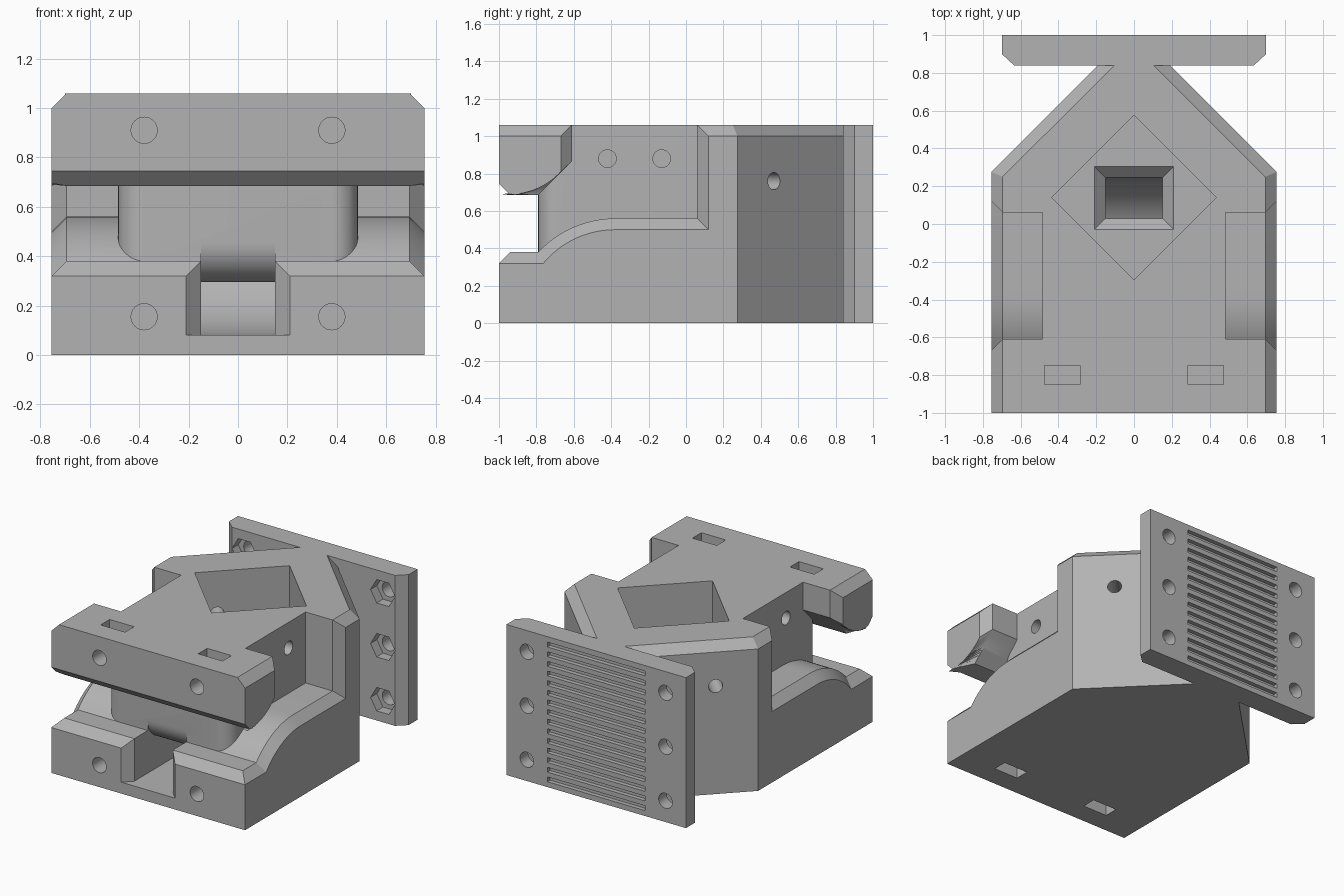
import bpy, bmesh, math
from mathutils import Vector

old = bpy.data.objects.get("Cube")
if old:
    bpy.data.objects.remove(old, do_unlink=True)

grey = bpy.data.materials.new("plain_grey")
grey.use_nodes = True
COLOUR = (0.45, 0.45, 0.45, 1)
grey.diffuse_color = COLOUR
grey.node_tree.nodes["Principled BSDF"].inputs["Base Color"].default_value = COLOUR


def loft(name, sections):
    """Closed solid through matching loops of points."""
    bm = bmesh.new()
    rings = [[bm.verts.new(p) for p in s] for s in sections]
    n = len(rings[0])
    for a, b in zip(rings, rings[1:]):
        for i in range(n):
            j = (i + 1) % n
            bm.faces.new((a[i], a[j], b[j], b[i]))
    bm.faces.new(rings[0][::-1])
    bm.faces.new(rings[-1])
    bmesh.ops.recalc_face_normals(bm, faces=bm.faces)
    mesh = bpy.data.meshes.new(name)
    bm.to_mesh(mesh)
    bm.free()
    mesh.materials.append(grey)
    ob = bpy.data.objects.new(name, mesh)
    bpy.context.collection.objects.link(ob)
    return ob


def at_z(pts, z):
    return [(x, y, z) for x, y in pts]


def at_x(pts, x):
    return [(x, y, z) for y, z in pts]


def rect(x0, x1, y0, y1):
    return [(x0, y0), (x1, y0), (x1, y1), (x0, y1)]


def box(name, x0, x1, y0, y1, z0, z1):
    r = rect(x0, x1, y0, y1)
    return loft(name, [at_z(r, z0), at_z(r, z1)])


def mirrored(half):
    return half + [(-x, y) for x, y in reversed(half)]


def arc(cu, cv, r, a0, a1, n=12):
    angles = [math.radians(a0 + (a1 - a0) * i / n) for i in range(n + 1)]
    return [(cu + r * math.cos(a), cv + r * math.sin(a)) for a in angles]


def rod(name, start, end, r, sides=32):
    s, e = Vector(start), Vector(end)
    turn = (e - s).to_track_quat('Z', 'Y')
    ring = [turn @ Vector((u, v, 0)) for u, v in arc(0, 0, r, 0, 360 - 360 / sides, sides - 1)]
    return loft(name, [[s + p for p in ring], [e + p for p in ring]])


def combine(target, tool, op='DIFFERENCE'):
    mod = target.modifiers.new("cut", 'BOOLEAN')
    mod.operation = op
    mod.solver = 'EXACT'
    mod.object = tool
    bpy.context.view_layer.objects.active = target
    bpy.ops.object.modifier_apply(modifier=mod.name)
    bpy.data.objects.remove(tool, do_unlink=True)


# Main block with chamfered top edges and a pointed rear
outline = mirrored([(0.755, -1), (0.755, 0.275), (0.19, 0.84), (0.19, 0.9)])
top = mirrored([(0.695, -1), (0.695, 0.25), (0.105, 0.84), (0.105, 0.9)])
body = loft("mount_body", [at_z(outline, 0), at_z(outline, 1), at_z(top, 1.06)])

# Rear mounting plate
plate = mirrored([(0.635, 0.84), (0.7, 0.9), (0.7, 1)])
combine(body, loft("rear_plate", [at_z(plate, 0), at_z(plate, 1.06)]), 'UNION')

# Gap wrapping around the neck, flared at both sides
N = 12
inner = [(-1.1, 0.22), (-0.94, 0.38)] + arc(-0.38, 0.003, 0.557, 137.4, 90, N)
inner += [(0.06, 0.56), (0.06, 1.2), (-0.61, 1.2)]
inner += [(-0.61 - 0.18 * i / N, 0.865 - 0.18 * i / N) for i in range(N + 1)]
inner += [(-0.94, 0.685), (-1.1, 0.845)]
outer = [(-1.1, 0.22), (-1, 0.32)] + arc(-0.38, 0.003, 0.497, 140.4, 90, N)
outer += [(0.12, 0.5), (0.12, 1.2), (-0.67, 1.2)]
outer += arc(-0.94, 1.054, 0.364, -42, -89, N)
outer += [(-0.95, 0.695), (-1.1, 0.845)]
flare = [(a[0] + 1.5 * (b[0] - a[0]), a[1] + 1.5 * (b[1] - a[1])) for a, b in zip(inner, outer)]
gap = loft("gap_cutter", [at_x(flare, -0.785), at_x(inner, -0.695),
                          at_x(inner, 0.695), at_x(flare, 0.785)])
neck = mirrored(arc(0.38, -0.685, 0.105, -90, 0) + [(0.485, 0.5)])
combine(gap, loft("neck", [at_z(neck, -0.1), at_z(neck, 1.4)]))
combine(body, gap)

# Diamond pocket in the top
diamond = [(0.435, 0.14), (0, 0.575), (-0.435, 0.14), (0, -0.295)]
combine(body, loft("pocket_cutter", [at_z(diamond, 0.57), at_z(diamond, 1.2)]))

# Curved tunnel from the front notch up into the pocket
tunnel = [(-1.1, 0.08)] + arc(-0.185, 0.51, 0.43, -90, 0, 20) + [(0.245, 0.7), (0.03, 0.7)]
tunnel += arc(-0.185, 0.51, 0.215, 0, -90, 16) + arc(-0.63, 0.455, 0.16, -90, -180)
tunnel += [(-0.8, 0.455), (-0.8, 0.5), (-1.1, 0.5)]
combine(body, loft("tunnel_cutter", [at_x(tunnel, -0.15), at_x(tunnel, 0.15)]))
mouth = mirrored([(0.31, -1.1), (0.15, -0.94)])
combine(body, loft("notch_flare", [at_z(mouth, 0.08), at_z(mouth, 0.5)]))
combine(body, loft("tunnel_rim", [at_z(rect(-0.15, 0.15, 0.03, 0.245), 0.51),
                                  at_z(rect(-0.21, 0.21, -0.03, 0.305), 0.571)]))

for s in (-1, 1):
    x = s * 0.38
    # Front screw holes with nut slots from above and below
    for z, z0, z1 in ((0.91, 0.84, 1.2), (0.155, -0.1, 0.22)):
        combine(body, rod("screw_hole", (x, -1.1, z), (x, -0.66, z), 0.053))
        combine(body, box("nut_slot", x - 0.095, x + 0.095, -0.85, -0.75, z0, z1))
    # Neck side holes
    for y in (-0.42, -0.13):
        combine(body, rod("side_hole", (s * 0.6, y, 0.88), (s * 0.22, y, 0.88), 0.047))
    # Angled holes through the rear faces
    combine(body, rod("angled_hole", (s * 0.65, 0.56, 0.76), (s * 0.3, 0.21, 0.76), 0.046))
    # Plate holes with hexagonal recesses
    for z in (0.15, 0.53, 0.91):
        combine(body, rod("plate_hole", (s * 0.54, 0.7, z), (s * 0.54, 1.1, z), 0.053))
        combine(body, rod("hex_recess", (s * 0.54, 0.78, z), (s * 0.54, 0.91, z), 0.095, 6))

# Grip grooves across the back
for i in range(15):
    z = 0.055 + i * 0.0678
    combine(body, box("groove", -0.38, 0.38, 0.97, 1.1, z - 0.017, z + 0.017))

# Single material, crisp edges with smooth curves
body.data.materials.clear()
body.data.materials.append(grey)
for p in body.data.polygons:
    p.material_index = 0
bpy.ops.object.select_all(action='DESELECT')
body.select_set(True)
bpy.context.view_layer.objects.active = body
bpy.ops.object.shade_smooth_by_angle(angle=math.radians(25))
